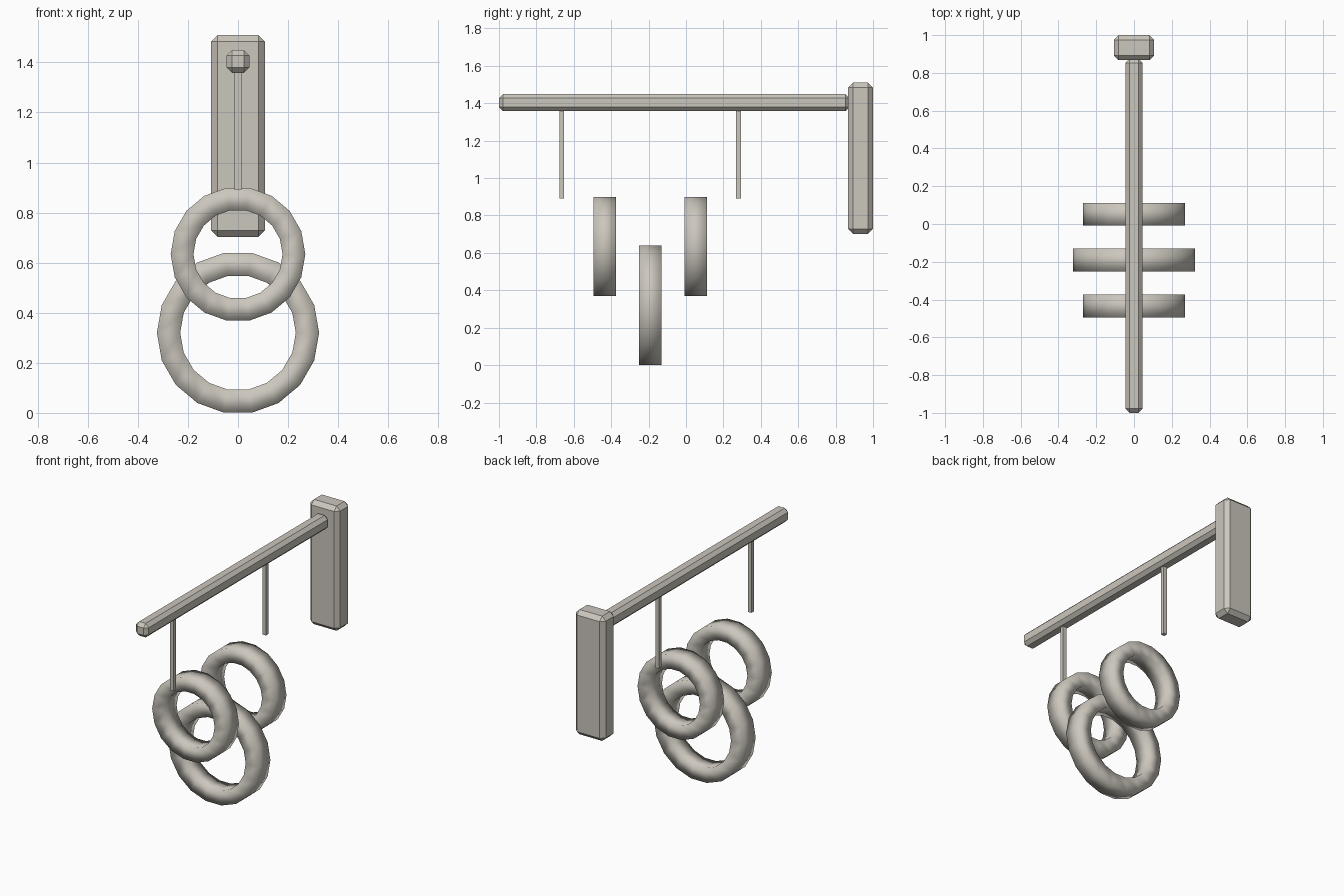
import bpy, bmesh, math

if "Cube" in bpy.data.objects:
    bpy.data.objects.remove(bpy.data.objects["Cube"])

mat = bpy.data.materials.new("warm_grey")
mat.diffuse_color = (0.60, 0.57, 0.51, 1)
mat.use_nodes = True
mat.node_tree.nodes["Principled BSDF"].inputs["Base Color"].default_value = mat.diffuse_color


def finish(name, bm, smooth=False):
    bmesh.ops.recalc_face_normals(bm, faces=bm.faces[:])
    mesh = bpy.data.meshes.new(name)
    for f in bm.faces:
        f.smooth = smooth
    bm.to_mesh(mesh)
    bm.free()
    mesh.materials.append(mat)
    obj = bpy.data.objects.new(name, mesh)
    bpy.context.collection.objects.link(obj)
    return obj


def box(name, lo, hi, bevel=0.0):
    """Box between two corners with an optional flat chamfer."""
    bm = bmesh.new()
    bmesh.ops.create_cube(bm, size=1)
    for v in bm.verts:
        v.co = [(a + b) / 2 + c * (b - a) for a, b, c in zip(lo, hi, v.co)]
    if bevel:
        bmesh.ops.bevel(bm, geom=bm.edges[:], offset=bevel, segments=1,
                        affect='EDGES', profile=0.5)
    return finish(name, bm)


def ring(name, y, z, outer, inner, depth=0.12, n=18):
    """Ring with a square section, standing in the xz plane."""
    bm = bmesh.new()
    section = [(outer, -depth / 2), (outer, depth / 2),
               (inner, depth / 2), (inner, -depth / 2)]
    loops = []
    for i in range(n):
        a = 2 * math.pi * i / n
        loops.append([bm.verts.new((r * math.cos(a), y + d, z + r * math.sin(a)))
                      for r, d in section])
    for i in range(n):
        p, q = loops[i], loops[(i + 1) % n]
        for k in range(4):
            m = (k + 1) % 4
            bm.faces.new((p[k], p[m], q[m], q[k]))
    return finish(name, bm, smooth=True)


# Wall plate and horizontal bar
box("wall_plate", (-0.107, 0.867, 0.702), (0.107, 1.0, 1.51), 0.026)
box("bar", (-0.045, -1.0, 1.358), (0.045, 0.875, 1.449), 0.022)

# Thin hanging rods
for name, y in (("front_rod", -0.664), ("back_rod", 0.281)):
    box(name, (-0.013, y - 0.013, 0.892), (0.013, y + 0.013, 1.362))

# Three rings
ring("front_ring", -0.434, 0.634, 0.269, 0.178)
ring("middle_ring", -0.191, 0.320, 0.324, 0.231)
ring("back_ring", 0.052, 0.634, 0.269, 0.178)
